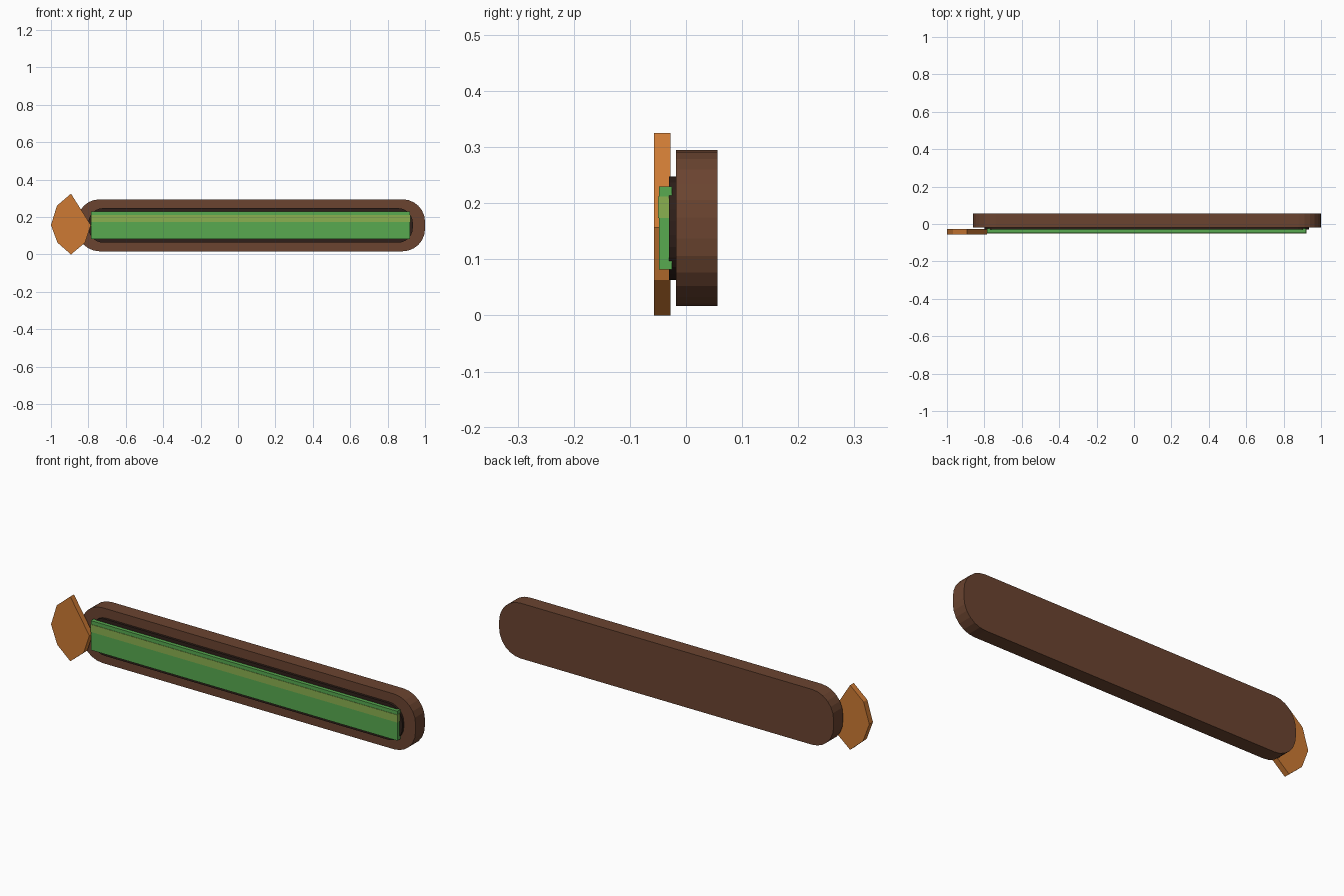
import bpy, bmesh, math

if "Cube" in bpy.data.objects:
    bpy.data.objects.remove(bpy.data.objects["Cube"])


def material(name, r, g, b):
    lin = [((c / 255 + 0.055) / 1.055) ** 2.4 for c in (r, g, b)]
    m = bpy.data.materials.new(name)
    m.diffuse_color = (*lin, 1)
    m.use_nodes = True
    m.node_tree.nodes["Principled BSDF"].inputs["Base Color"].default_value = m.diffuse_color
    return m


def extrude_profile(name, pts, y0, y1, mat):
    """Prism from an XZ outline, running from y0 (front) to y1 (back)."""
    bm = bmesh.new()
    face = bm.faces.new([bm.verts.new((x, y0, z)) for x, z in pts])
    ext = bmesh.ops.extrude_face_region(bm, geom=[face], use_keep_orig=True)
    verts = [v for v in ext["geom"] if isinstance(v, bmesh.types.BMVert)]
    bmesh.ops.translate(bm, verts=verts, vec=(0, y1 - y0, 0))
    bmesh.ops.recalc_face_normals(bm, faces=bm.faces)
    mesh = bpy.data.meshes.new(name)
    bm.to_mesh(mesh)
    bm.free()
    mesh.materials.append(mat)
    obj = bpy.data.objects.new(name, mesh)
    bpy.context.collection.objects.link(obj)
    return obj


def rounded_rect(x0, x1, z0, z1, r, seg=6):
    corners = [(x1 - r, z1 - r), (x0 + r, z1 - r), (x0 + r, z0 + r), (x1 - r, z0 + r)]
    return [(cx + r * math.cos(math.radians(90 * (q + i / seg))),
             cz + r * math.sin(math.radians(90 * (q + i / seg))))
            for q, (cx, cz) in enumerate(corners) for i in range(seg + 1)]


def rect(x0, x1, z0, z1):
    return [(x0, z0), (x1, z0), (x1, z1), (x0, z1)]


wood = material("brown wood", 107, 68, 48)
dark = material("dark brown", 46, 31, 25)
green = material("green", 88, 170, 80)
lime = material("olive green", 138, 176, 80)
bronze = material("bronze orange", 205, 122, 52)

# Rounded frame and the dark backing plate on its front
extrude_profile("frame", rounded_rect(-0.86, 1.0, 0.017, 0.295, 0.12), -0.018, 0.056, wood)
extrude_profile("backing_plate", rounded_rect(-0.80, 0.935, 0.063, 0.248, 0.08), -0.030, -0.016, dark)

# Green bar with its lighter stripe
extrude_profile("fill_bar", rect(-0.785, 0.92, 0.082, 0.23), -0.048, -0.025, green)
extrude_profile("highlight_stripe", rect(-0.786, 0.921, 0.174, 0.212), -0.050, -0.026, lime)

# Faceted ornament at the left end
gem = [(-0.893, 0.325), (-0.968, 0.261), (-1.0, 0.157), (-0.965, 0.063),
       (-0.893, 0.0), (-0.818, 0.063), (-0.787, 0.157)]
extrude_profile("end_ornament", gem, -0.057, -0.028, bronze)
